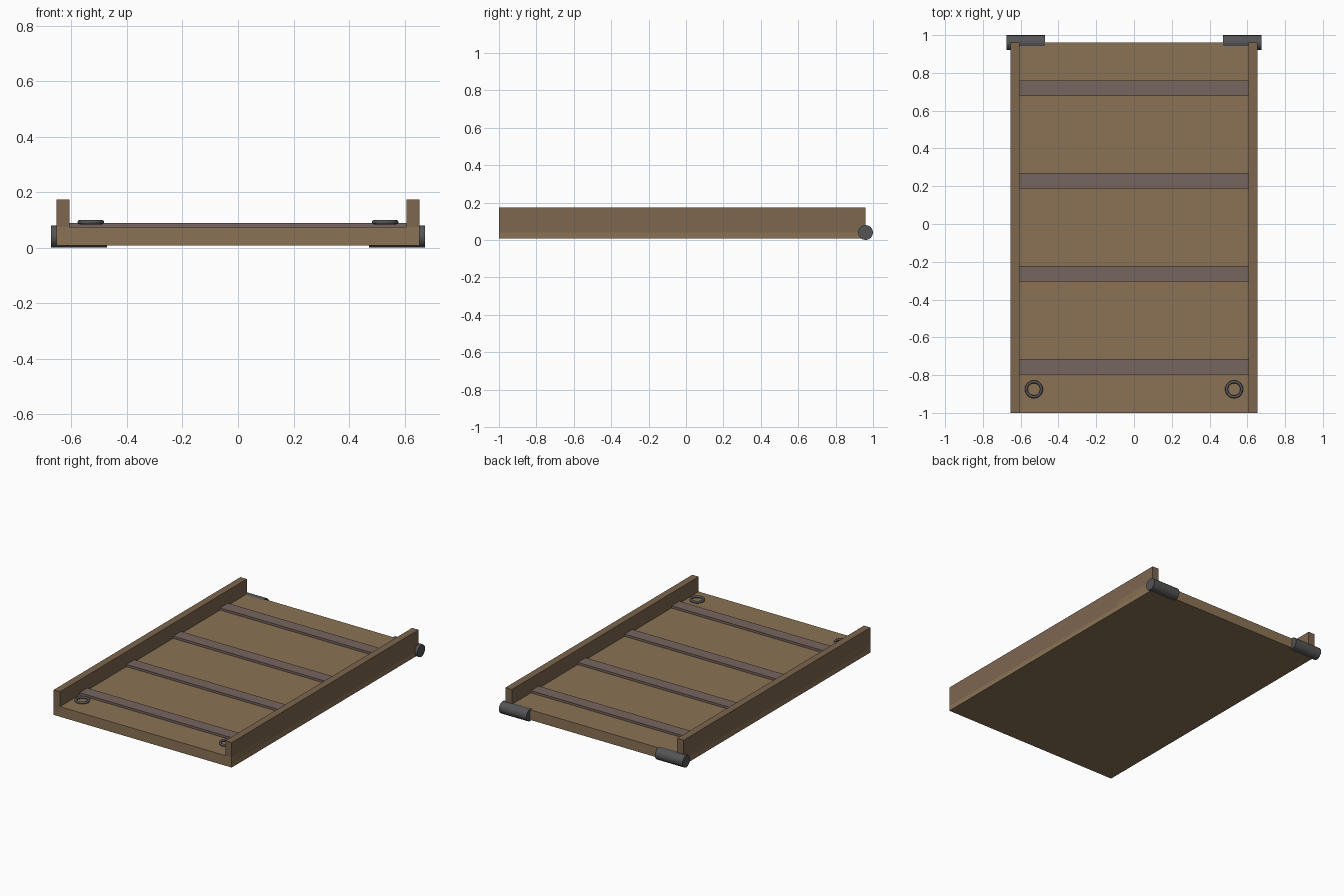
import bpy
from math import pi

if "Cube" in bpy.data.objects:
    bpy.data.objects.remove(bpy.data.objects["Cube"])


def material(name, rgb):
    m = bpy.data.materials.new(name)
    m.diffuse_color = (*rgb, 1)
    m.use_nodes = True
    m.node_tree.nodes["Principled BSDF"].inputs["Base Color"].default_value = m.diffuse_color
    return m


DECK = material("deck_wood", (0.258, 0.171, 0.091))
RAIL = material("rail_wood", (0.205, 0.133, 0.078))
CLEAT = material("cleat_wood", (0.18, 0.13, 0.112))
IRON = material("iron", (0.09, 0.09, 0.09))


def finish(name, mat):
    ob = bpy.context.object
    ob.name = name
    ob.data.materials.append(mat)
    return ob


def box(name, x, y, z, mat):
    """Box from (min, max) pairs on each axis."""
    spans = (x, y, z)
    bpy.ops.mesh.primitive_cube_add(size=1, location=[(a + b) / 2 for a, b in spans])
    ob = finish(name, mat)
    ob.scale = [b - a for a, b in spans]
    bpy.ops.object.transform_apply(location=False, rotation=False, scale=True)
    return ob


# Ramp deck
box("deck", (-0.654, 0.654), (-1, 0.96), (0.008, 0.075), DECK)

# Cross cleats for grip
for i in range(4):
    y = -0.755 + i * 0.4915
    box(f"cleat_{i + 1}", (-0.61, 0.61), (y - 0.041, y + 0.041), (0.073, 0.09), CLEAT)

for side, s in (("left", -1), ("right", 1)):
    # Side rail, let into the deck edge
    box(f"{side}_rail", sorted((s * 0.607, s * 0.654)), (-1, 0.96), (0.04, 0.174), RAIL)

    # Hinge barrel on the back edge
    bpy.ops.mesh.primitive_cylinder_add(vertices=16, radius=0.04, depth=0.202,
                                        location=(s * 0.573, 0.96, 0.04),
                                        rotation=(0, pi / 2, 0))
    finish(f"{side}_hinge", IRON)
    bpy.ops.object.shade_smooth_by_angle(angle=pi / 6)

    # Lifting ring near the front edge
    bpy.ops.mesh.primitive_torus_add(major_segments=24, minor_segments=8,
                                     major_radius=0.04, minor_radius=0.008,
                                     location=(s * 0.53, -0.875, 0.092))
    finish(f"{side}_ring", IRON)
    bpy.ops.object.shade_smooth_by_angle(angle=pi / 3)
